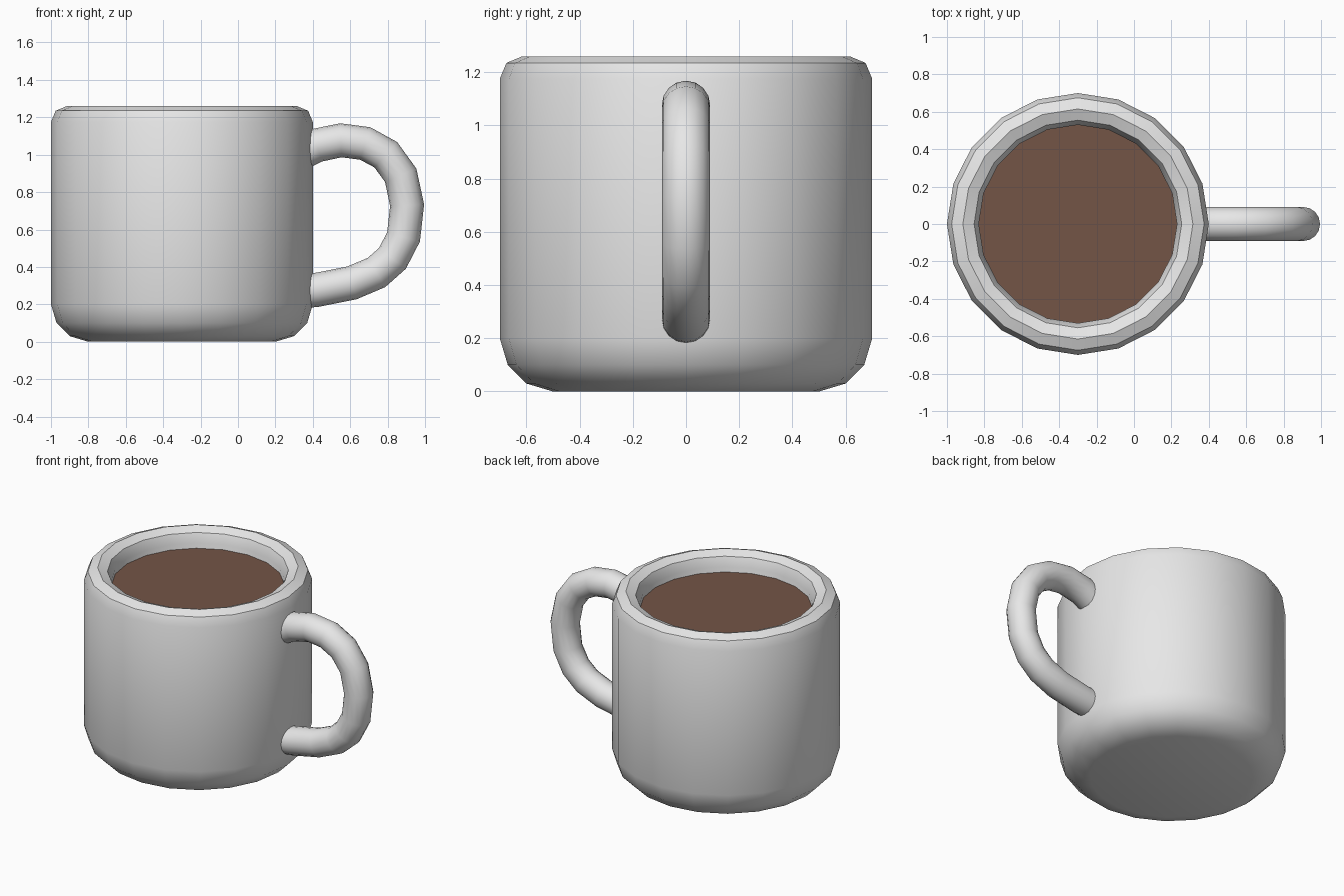
import bpy, bmesh, math
from mathutils import Vector

if "Cube" in bpy.data.objects:
    bpy.data.objects.remove(bpy.data.objects["Cube"])

CX = -0.3      # axis of the cup
SIDES = 20


def material(name, col):
    m = bpy.data.materials.new(name)
    m.diffuse_color = (*col, 1)
    m.use_nodes = True
    m.node_tree.nodes["Principled BSDF"].inputs["Base Color"].default_value = m.diffuse_color
    return m


def finish(name, bm, mat):
    bmesh.ops.recalc_face_normals(bm, faces=bm.faces)
    me = bpy.data.meshes.new(name)
    bm.to_mesh(me)
    bm.free()
    ob = bpy.data.objects.new(name, me)
    bpy.context.collection.objects.link(ob)
    me.materials.append(mat)
    for p in me.polygons:
        p.use_smooth = True
    return ob


def loft(name, rings, mat):
    """Skin closed rings of points and cap both ends."""
    bm = bmesh.new()
    loops = [[bm.verts.new(p) for p in ring] for ring in rings]
    n = len(loops[0])
    for a, b in zip(loops, loops[1:]):
        for i in range(n):
            j = (i + 1) % n
            bm.faces.new((a[i], a[j], b[j], b[i]))
    bm.faces.new(loops[0])
    bm.faces.new(loops[-1])
    return finish(name, bm, mat)


def circle(r, z):
    return [(CX + r * math.cos(2 * math.pi * i / SIDES),
             r * math.sin(2 * math.pi * i / SIDES), z) for i in range(SIDES)]


ceramic = material("pale grey ceramic", (0.8, 0.8, 0.8))
brown = material("coffee brown", (0.172, 0.09, 0.062))

# cup: outer wall, rounded rim, inner wall
profile = [(0.5, 0), (0.6, 0.03), (0.67, 0.1), (0.7, 0.2), (0.7, 1.175),
           (0.675, 1.235), (0.615, 1.26), (0.555, 1.235), (0.53, 1.175),
           (0.53, 0.2), (0.45, 0.1)]
loft("cup", [circle(r, z) for r, z in profile], ceramic)

# coffee surface
bm = bmesh.new()
bm.faces.new([bm.verts.new(p) for p in circle(0.53, 1.14)])
coffee = finish("coffee", bm, brown)

# handle: round tube along a path in the xz plane
path = [(0.32, 1.0), (0.42, 1.05), (0.55, 1.077), (0.68, 1.06), (0.79, 1.0),
        (0.87, 0.89), (0.904, 0.73), (0.885, 0.56), (0.825, 0.445),
        (0.74, 0.37), (0.61, 0.315), (0.42, 0.277), (0.3, 0.265)]
pts = [Vector((x, 0, z)) for x, z in path]
rings = []
for i, p in enumerate(pts):
    t = (pts[min(i + 1, len(pts) - 1)] - pts[max(i - 1, 0)]).normalized()
    side = Vector((0, 1, 0))
    out = t.cross(side)
    rings.append([p + 0.091 * (math.cos(a) * out + math.sin(a) * side)
                  for a in (2 * math.pi * k / 16 for k in range(16))])
loft("handle", rings, ceramic)

# crisp edges where the bend is sharp
bpy.ops.object.select_all(action='SELECT')
bpy.context.view_layer.objects.active = coffee
bpy.ops.object.shade_smooth_by_angle(angle=math.radians(40))
